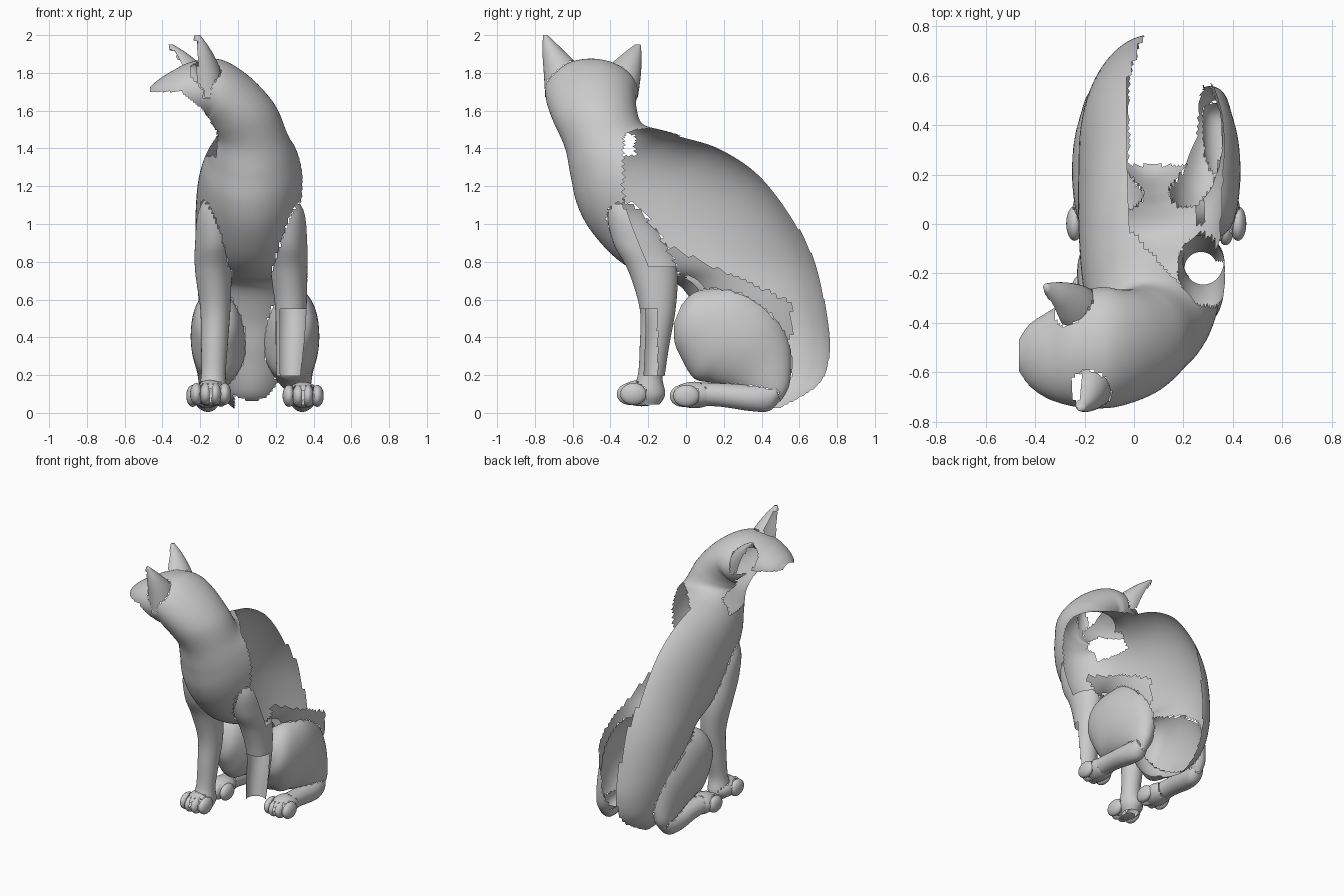
import bpy
import bmesh
import math
from mathutils import Vector, Matrix
from mathutils.bvhtree import BVHTree

if "Cube" in bpy.data.objects:
    bpy.data.objects.remove(bpy.data.objects["Cube"])

grey = bpy.data.materials.new("plain_grey")
grey.use_nodes = True
COLOUR = (0.6, 0.6, 0.6, 1)
grey.diffuse_color = COLOUR
grey.node_tree.nodes["Principled BSDF"].inputs["Base Color"].default_value = COLOUR
AXIS = 0.09  # x of the plane between the hind legs
parts = []  # closed solids: name, bmesh, rule for the faces to keep


def add_part(name, bm, keep=None, mirrored=False):
    if mirrored:
        for v in bm.verts:
            v.co.x = 2 * AXIS - v.co.x
    bmesh.ops.recalc_face_normals(bm, faces=bm.faces)
    parts.append((name, bm, keep))


def spline(a, b, c, d, t):
    return b + (c - a) * (t / 2) + (a * 2 - b * 5 + c * 4 - d) * (t * t / 2) \
        + (b * 3 - a - c * 3 + d) * (t ** 3 / 2)


def loft(name, rings, keep=None, mirrored=False, segs=48, steps=7):
    """Skin through elliptical rings, each given as centre, half axis u, half axis v."""
    rings = [[Vector(p) for p in r] for r in rings]
    smooth = []
    for i in range(len(rings) - 1):
        four = [rings[max(0, min(len(rings) - 1, i + k))] for k in (-1, 0, 1, 2)]
        for s in range(steps):
            smooth.append([spline(*(r[k] for r in four), s / steps) for k in range(3)])
    smooth.append(rings[-1])
    bm = bmesh.new()
    rows = []
    for c, u, v in smooth:
        angles = [math.tau * k / segs for k in range(segs)]
        rows.append([bm.verts.new(c + u * math.cos(a) + v * math.sin(a)) for a in angles])
    for lo, hi in zip(rows, rows[1:]):
        for k in range(segs):
            n = (k + 1) % segs
            bm.faces.new((lo[k], lo[n], hi[n], hi[k]))
    bm.faces.new(rows[0])
    bm.faces.new(rows[-1])
    add_part(name, bm, keep, mirrored)


def blob(name, centre, radii, mirrored=False):
    bm = bmesh.new()
    m = Matrix.Translation(centre) @ Matrix.Diagonal((*radii, 1))
    bmesh.ops.create_uvsphere(bm, u_segments=32, v_segments=20, radius=1, matrix=m)
    add_part(name, bm, None, mirrored)


def trunk(fy, fz, by, bz, half, cx=0.075):
    """Trunk ring from its front point and back point."""
    return ((cx, (fy + by) / 2, (fz + bz) / 2), (half, 0, 0), (0, (by - fy) / 2, (bz - fz) / 2))


def flank_line(z):
    """Rear limit of the skin that is left on the open side."""
    return max(-0.33, -0.2 - 0.4 * (z - 0.77))


# Body, neck and head as one open skin, the head turned to the side
def keep_body(p):
    x, y, z = p
    # missing lower face and side of the neck
    if 1.36 < z < 1.7 and y < -0.27:
        if z < 1.5:
            edge = -0.11
        elif z < 1.61:
            edge = -0.12 - 0.6 * (z - 1.5)
        else:
            edge = -0.19 - 1.2 * (z - 1.61)
        if x < edge:
            return False
    # missing flank and back, with a strip left above the haunch
    if z < 1.56 and x > -0.02 + 0.35 * max(0, y - 0.6):
        belly = y < 0.24 and z < 0.7 and x < 0.25
        strip = x > 0.28 and y < 0.56 and z < 0.84 - 0.45 * y
        if y > 0 and not (belly or strip):
            return False
        if y > max(flank_line(z), -0.04 - 1.1 * x) and z > 0.77 and not strip:
            return False
    return True


loft("body_and_head", [
    trunk(0.36, 0.02, 0.56, 0.03, 0.10),
    trunk(0.21, 0.09, 0.72, 0.16, 0.19),
    trunk(0.13, 0.30, 0.765, 0.33, 0.24),
    trunk(0.07, 0.50, 0.745, 0.55, 0.275),
    trunk(-0.03, 0.67, 0.69, 0.80, 0.295),
    trunk(-0.20, 0.72, 0.59, 1.03, 0.30),
    trunk(-0.36, 0.81, 0.41, 1.27, 0.30),
    trunk(-0.50, 0.96, 0.20, 1.41, 0.29),
    trunk(-0.575, 1.10, 0, 1.47, 0.268),
    trunk(-0.61, 1.25, -0.14, 1.50, 0.235),
    trunk(-0.64, 1.40, -0.23, 1.53, 0.205, 0.06),
    ((0.015, -0.48, 1.57), (0.18, 0, 0.06), (0, 0.22, 0.03)),
    ((-0.06, -0.50, 1.66), (0.12, 0, 0.12), (0, 0.235, 0.02)),
    ((-0.13, -0.50, 1.70), (0.04, 0, 0.17), (0, 0.245, 0)),
    ((-0.23, -0.51, 1.70), (-0.01, 0, 0.16), (0, 0.23, 0)),
    ((-0.34, -0.53, 1.69), (0, 0, 0.125), (0, 0.18, 0)),
    ((-0.42, -0.53, 1.68), (0, 0, 0.085), (0, 0.13, 0)),
    ((-0.465, -0.53, 1.68), (0, 0, 0.045), (0, 0.07, 0)),
], keep_body, segs=88, steps=9)

# Ears, hollow and open towards the face
loft("left_ear", [
    ((-0.16, -0.65, 1.70), (0.09, 0, 0), (0, 0.095, 0.03)),
    ((-0.175, -0.665, 1.82), (0.08, 0, 0), (0, 0.088, 0.02)),
    ((-0.195, -0.71, 1.92), (0.052, 0, 0), (0, 0.05, 0.01)),
    ((-0.215, -0.745, 2.0), (0.015, 0, 0), (0, 0.012, 0)),
], lambda p: p.x > -0.215 or p.z > 1.97, segs=32)
loft("right_ear", [
    ((-0.21, -0.35, 1.70), (0.09, 0, 0), (0, 0.095, -0.03)),
    ((-0.25, -0.33, 1.80), (0.09, 0, 0), (0, 0.09, -0.02)),
    ((-0.305, -0.285, 1.89), (0.052, 0, 0), (0, 0.05, -0.01)),
    ((-0.355, -0.255, 1.95), (0.012, 0, 0), (0, 0.015, 0)),
], lambda p: p.x > -0.27 - 0.5 * (p.z - 1.78) or p.z > 1.92, segs=32)


# Front legs, their shoulders sinking into the chest
def limb(x, y, z, rx, ry):
    return ((x, y, z), (rx, 0, 0), (0, ry, 0))


def shoulder(side):
    mid = 0.07
    return [
        limb(mid + side * 0.12, -0.33, 1.24, 0.05, 0.06),
        limb(mid + side * 0.18, -0.30, 1.08, 0.095, 0.12),
        limb(mid + side * 0.195, -0.23, 0.90, 0.102, 0.155),
        limb(mid + side * 0.20, -0.175, 0.75, 0.097, 0.13),
    ]


loft("right_front_leg", shoulder(-1) + [
    limb(-0.12, -0.15, 0.55, 0.08, 0.095),
    limb(-0.125, -0.17, 0.35, 0.07, 0.075),
    limb(-0.13, -0.19, 0.20, 0.065, 0.065),
    limb(-0.135, -0.20, 0.10, 0.075, 0.09),
    limb(-0.135, -0.20, 0.045, 0.05, 0.06),
])


def keep_left_leg(p):
    if p.z > 0.77:
        return p.y < flank_line(p.z)
    return p.z > 0.55 or (p.z > 0.2 and (p.y > -0.15 or p.x < 0.225))


loft("left_front_leg", shoulder(1) + [
    limb(0.28, -0.15, 0.55, 0.083, 0.095),
    limb(0.275, -0.165, 0.35, 0.075, 0.075),
    limb(0.27, -0.18, 0.18, 0.065, 0.065),
], keep_left_leg)


# Paws with four toes
def paw(name, x, y, z, mirrored=False):
    blob(name + "_paw", (x, y + 0.07, z + 0.005), (0.085, 0.12, 0.07), mirrored)
    for i in range(4):
        k = i - 1.5
        centre = (x + 0.05 * k, y + 0.018 * abs(k), z)
        blob(f"{name}_toe_{i + 1}", centre, (0.034, 0.07, 0.058), mirrored)


paw("right_front", -0.145, -0.305, 0.10)

# Haunches, hind feet and hind paws on both sides
for side, flip in (("left", False), ("right", True)):
    loft(side + "_haunch", [
        ((0.30, -0.045, 0.52), (0.03, 0, 0), (0, 0.02, 0.05)),
        ((0.295, -0.01, 0.505), (0.09, 0, 0), (0, 0.05, 0.13)),
        ((0.29, 0.06, 0.48), (0.125, 0, 0), (0, 0.09, 0.18)),
        ((0.28, 0.18, 0.42), (0.15, 0, 0), (0, 0.14, 0.235)),
        ((0.28, 0.30, 0.35), (0.145, 0, 0), (0, 0.17, 0.19)),
        ((0.29, 0.40, 0.245), (0.11, 0, 0), (0, 0.15, 0.12)),
        ((0.32, 0.47, 0.12), (0.06, 0, 0), (0, 0.08, 0.04)),
        ((0.33, 0.48, 0.06), (0.02, 0, 0), (0, 0.02, 0)),
    ], None, flip)
    loft(side + "_hind_foot", [
        ((0.33, 0.51, 0.10), (0.015, 0, 0), (0, 0.01, 0.03)),
        ((0.335, 0.46, 0.08), (0.055, 0, 0), (0, 0.02, 0.07)),
        ((0.345, 0.34, 0.08), (0.068, 0, 0), (0, 0, 0.07)),
        ((0.35, 0.18, 0.095), (0.062, 0, 0), (0, 0, 0.062)),
        ((0.35, 0.02, 0.10), (0.07, 0, 0), (0, 0, 0.06)),
        ((0.345, -0.04, 0.09), (0.05, 0, 0), (0, 0, 0.04)),
    ], None, flip, segs=28)
    paw(side + "_hind", 0.345, -0.025, 0.09, flip)


# Join the solids into one hollow skin: drop faces buried in a neighbour
def inside(tree, p):
    ray = Vector((0.31, 0.22, 0.92)).normalized()
    winding = 0
    hit, normal, _, _ = tree.ray_cast(p, ray)
    while hit:
        winding += 1 if normal.dot(ray) > 0 else -1
        hit, normal, _, _ = tree.ray_cast(hit + ray * 0.0001, ray)
    return winding > 0


trees = [BVHTree.FromBMesh(bm) for _, bm, _ in parts]
for i, (name, bm, keep) in enumerate(parts):
    others = trees[:i] + trees[i + 1:]
    gone = []
    for f in bm.faces:
        p = f.calc_center_median()
        if (keep and not keep(p)) or any(inside(t, p) for t in others):
            gone.append(f)
        f.smooth = True
    bmesh.ops.delete(bm, geom=gone, context='FACES')
    mesh = bpy.data.meshes.new(name)
    bm.to_mesh(mesh)
    bm.free()
    mesh.materials.append(grey)
    bpy.context.collection.objects.link(bpy.data.objects.new(name, mesh))
